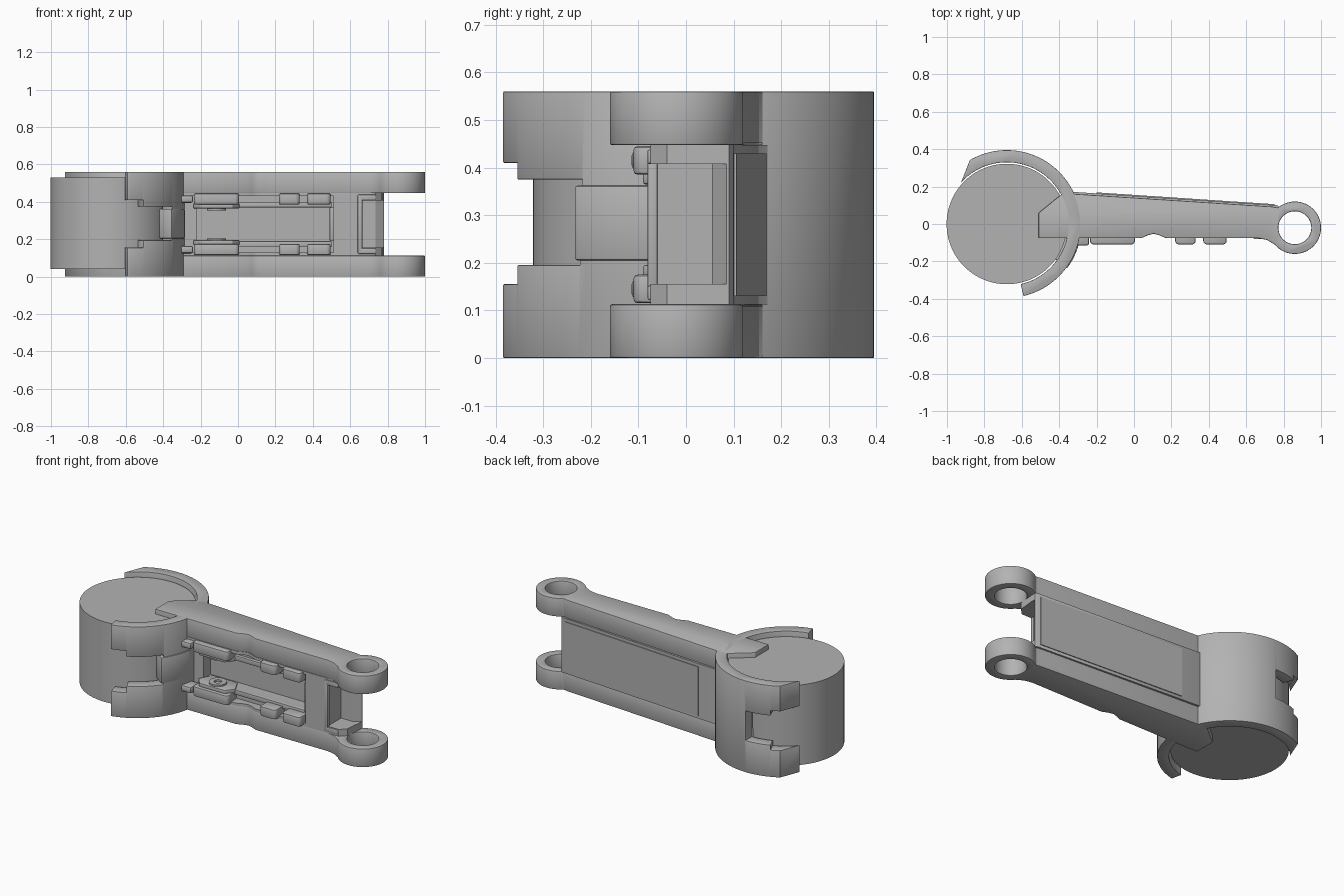
import bpy, bmesh
from math import radians, cos, sin

cube = bpy.data.objects.get("Cube")
if cube:
    bpy.data.objects.remove(cube, do_unlink=True)

grey = bpy.data.materials.new("mid_grey")
grey.use_nodes = True
grey.diffuse_color = (0.45, 0.45, 0.45, 1)
grey.node_tree.nodes["Principled BSDF"].inputs["Base Color"].default_value = (0.45, 0.45, 0.45, 1)

MID = 0.28          # mid height; the model mirrors about it
DRUM = (-0.68, 0.0)
EYE = (0.86, -0.02)


def arc(centre, r, a0, a1, n=48):
    steps = [radians(a0 + (a1 - a0) * i / n) for i in range(n + 1)]
    return [(centre[0] + r * cos(a), centre[1] + r * sin(a)) for a in steps]


def prism(name, pts, z0, z1):
    """Extrude an xy outline from z0 to z1."""
    bm = bmesh.new()
    face = bm.faces.new([bm.verts.new((x, y, z0)) for x, y in pts])
    top = bmesh.ops.extrude_face_region(bm, geom=[face])["geom"]
    verts = [v for v in top if isinstance(v, bmesh.types.BMVert)]
    bmesh.ops.translate(bm, verts=verts, vec=(0, 0, z1 - z0))
    bmesh.ops.recalc_face_normals(bm, faces=bm.faces)
    mesh = bpy.data.meshes.new(name)
    bm.to_mesh(mesh)
    bm.free()
    mesh.materials.append(grey)
    obj = bpy.data.objects.new(name, mesh)
    bpy.context.collection.objects.link(obj)
    return obj


def box(name, x, y, z):
    return prism(name, [(x[0], y[0]), (x[1], y[0]), (x[1], y[1]), (x[0], y[1])], *z)


def apply(obj, mod):
    bpy.ops.object.select_all(action="DESELECT")
    bpy.context.view_layer.objects.active = obj
    obj.select_set(True)
    bpy.ops.object.modifier_apply(modifier=mod.name)


def cut(obj, cutter):
    mod = obj.modifiers.new("cut", "BOOLEAN")
    mod.operation, mod.solver, mod.object = "DIFFERENCE", "EXACT", cutter
    apply(obj, mod)
    bpy.data.objects.remove(cutter, do_unlink=True)


def finish(obj, bevel=0.0):
    if bevel:
        mod = obj.modifiers.new("soft_edges", "BEVEL")
        mod.width, mod.segments = bevel, 2
        mod.limit_method, mod.angle_limit = "ANGLE", radians(40)
        apply(obj, mod)
    bpy.ops.object.select_all(action="DESELECT")
    bpy.context.view_layer.objects.active = obj
    obj.select_set(True)
    bpy.ops.object.shade_smooth_by_angle(angle=radians(30))


# Round drum
finish(prism("drum", arc(DRUM, 0.322, 0, 357, 119), 0.04, 0.53))

# Curved shell around the drum, notched at both ends
shell = prism("shell", arc(DRUM, 0.395, -77, 120, 80) + arc(DRUM, 0.33, 138, -77, 80), 0, 0.56)
cut(shell, prism("front_notch", arc(DRUM, 0.5, -95, -33, 12) + arc(DRUM, 0.25, -33, -95, 12), 0.195, 0.375))
cut(shell, prism("front_flare", arc(DRUM, 0.5, -95, -64, 12) + arc(DRUM, 0.25, -64, -95, 12), 0.155, 0.41))
cut(shell, prism("back_notch", arc(DRUM, 0.5, 90, 150, 12) + arc(DRUM, 0.25, 150, 90, 12), 0.195, 0.375))
cut(shell, prism("back_flare", arc(DRUM, 0.5, 112, 150, 12) + arc(DRUM, 0.25, 150, 112, 12), 0.165, 0.405))
finish(shell, 0.005)

# Hinge neck inside the front notch
finish(prism("neck", arc(DRUM, 0.4, -36, -8, 20) + arc(DRUM, 0.32, -8, -36, 20), 0.205, 0.362), 0.005)

# Shared front edge of the arm with its small arch
front_edge = [(0.04, -0.075), (0.075, -0.06), (0.105, -0.052), (0.135, -0.06), (0.17, -0.075)]

# Upper and lower arm rails with eye rings
rail_outline = ([(-0.51, -0.075)] + front_edge + [(0.66, -0.075), (0.71, -0.085)]
                + arc(EYE, 0.14, -140, 130, 56)
                + [(0.74, 0.093), (-0.38, 0.165), (-0.51, 0.06)])
for name, z0, z1 in (("lower_rail", 0, 0.113), ("upper_rail", 0.447, 0.56)):
    rail = prism(name, rail_outline, z0, z1)
    cut(rail, prism("eye_hole", arc(EYE, 0.088, 0, 354, 59), -0.1, 0.7))
    finish(rail, 0.005)

# Web between the rails, with front pocket and open end slot
web = prism("web", [(-0.4, -0.075)] + front_edge
            + [(0.735, -0.075), (0.77, -0.04), (0.78, 0.06), (0.78, 0.09), (0.765, 0.1),
               (-0.33, 0.172), (-0.4, 0.15)], 0.112, 0.448)
cut(web, box("pocket_ledge", (-0.3, 0.51), (-0.3, -0.02), (0.13, 0.43)))
cut(web, box("pocket_deep", (-0.22, 0.5), (-0.3, 0.05), (0.19, 0.37)))
cut(web, prism("end_slot", [(0.66, -0.3), (0.9, -0.3), (0.9, 0.085), (0.78, 0.085),
                            (0.735, 0.055), (0.66, 0.055)], 0.155, 0.408))
finish(web)

# Thin cover on the back of the web
finish(prism("back_cover", [(-0.2, 0.16), (0.75, 0.09), (0.75, 0.106), (-0.2, 0.169)], 0.13, 0.43))

# Raised rim round the end slot
for z in (0.122, 0.408):
    finish(box("slot_rim", (0.65, 0.735), (-0.081, -0.06), (z, z + 0.03)), 0.004)
finish(box("slot_rim_side", (0.64, 0.665), (-0.081, -0.06), (0.122, 0.438)), 0.004)

# Paired clips lining the pocket
clips = {"long_clip": (-0.235, 0.005), "middle_clip": (0.22, 0.33), "end_clip": (0.37, 0.495)}
for side in (-1, 1):
    for name, (x0, x1) in clips.items():
        z = sorted((MID + side * 0.105, MID + side * 0.165))
        outline = [(x0, -0.015), (x0, -0.098), (x0 + 0.014, -0.11), (x1 - 0.014, -0.11),
                   (x1, -0.098), (x1, -0.015)]
        finish(prism(name, outline, *z), 0.008)
    # Lug with a round boss and rail strip inside the pocket
    z = sorted((MID + side * 0.085, MID + side * 0.11))
    finish(prism("lug", [(-0.24, -0.04), (-0.2, -0.09), (-0.03, -0.09), (0.01, -0.04),
                         (-0.03, 0.04), (-0.2, 0.04)], *z), 0.004)
    boss = prism("boss", arc((-0.115, -0.03), 0.05, 0, 345, 23),
                 *sorted((MID + side * 0.075, MID + side * 0.09)))
    cut(boss, prism("boss_hole", arc((-0.115, -0.03), 0.022, 0, 337.5, 15), -0.1, 0.7))
    finish(boss)
    finish(box("pocket_strip", (0.0, 0.5), (-0.04, 0.0),
               sorted((MID + side * 0.09, MID + side * 0.12))), 0.004)
    # Small hinge knuckle beside the neck
    finish(box("knuckle", (-0.36, -0.24), (-0.115, -0.03),
               sorted((MID + side * 0.115, MID + side * 0.155))), 0.012)

# Stop block at the end of the pocket
finish(box("pocket_stop", (0.49, 0.515), (-0.06, 0.05), (0.19, 0.37)), 0.004)
